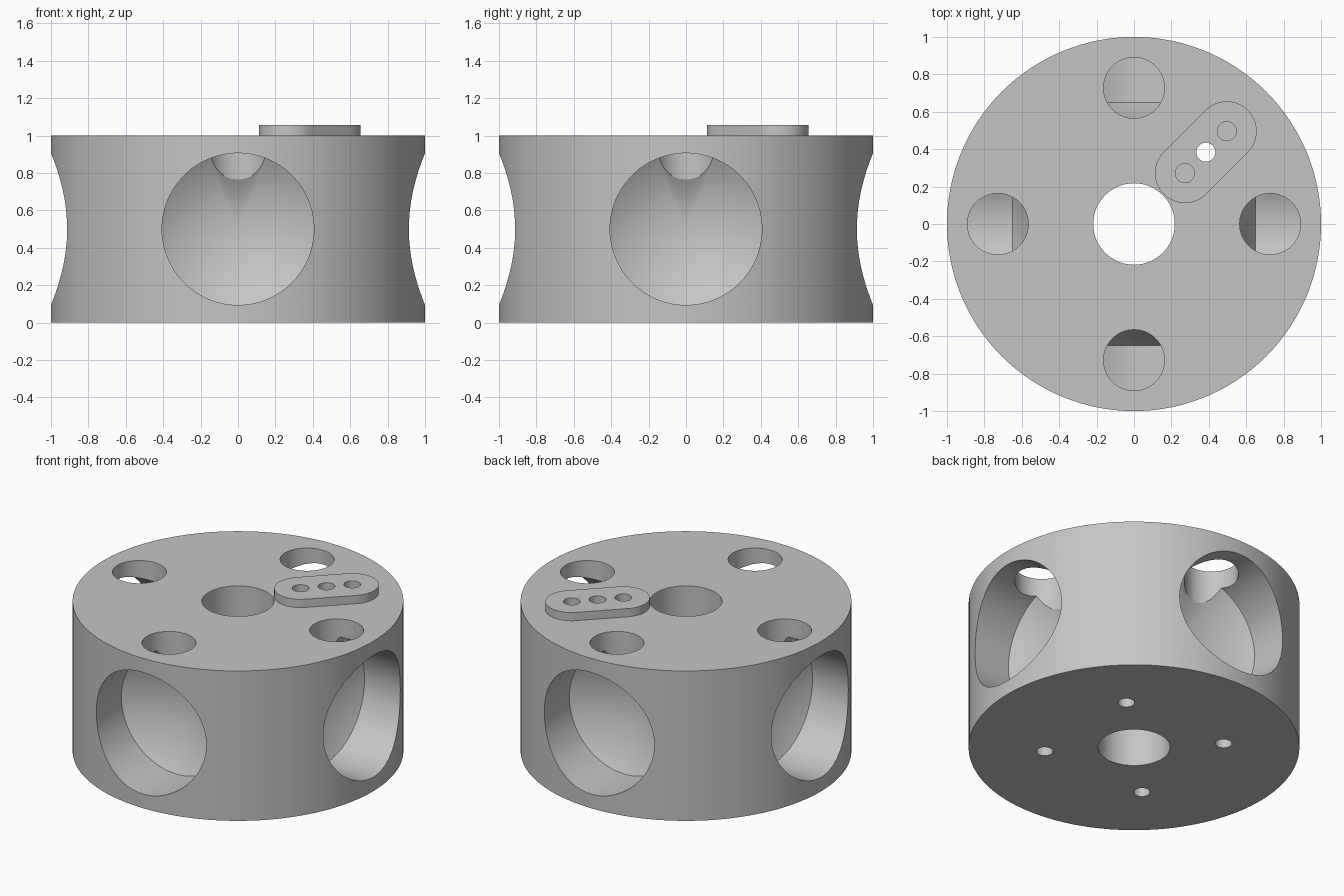
import bpy, bmesh, math
from mathutils import Vector, Matrix

if "Cube" in bpy.data.objects:
    bpy.data.objects.remove(bpy.data.objects["Cube"])

grey = bpy.data.materials.new("plain grey")
colour = (0.56, 0.56, 0.56, 1)
grey.diffuse_color = colour
grey.use_nodes = True
grey.node_tree.nodes["Principled BSDF"].inputs["Base Color"].default_value = colour


def loft(name, rings, tip=None):
    """Solid through matching rings of points, ending in a cap or a pointed tip."""
    bm = bmesh.new()
    loops = [[bm.verts.new(p) for p in ring] for ring in rings]
    n = len(loops[0])
    for a, b in zip(loops, loops[1:]):
        for i in range(n):
            j = (i + 1) % n
            bm.faces.new((a[i], a[j], b[j], b[i]))
    bm.faces.new(loops[0][::-1])
    if tip is None:
        bm.faces.new(loops[-1])
    else:
        t = bm.verts.new(tip)
        for i in range(n):
            bm.faces.new((loops[-1][i], loops[-1][(i + 1) % n], t))
    bmesh.ops.recalc_face_normals(bm, faces=bm.faces)
    mesh = bpy.data.meshes.new(name)
    bm.to_mesh(mesh)
    bm.free()
    mesh.materials.append(grey)
    obj = bpy.data.objects.new(name, mesh)
    bpy.context.collection.objects.link(obj)
    return obj


def circle(x, y, z, r, n):
    return [Vector((x + r * math.cos(math.tau * i / n),
                    y + r * math.sin(math.tau * i / n), z)) for i in range(n)]


def rod(name, x, y, r, z0, z1, n=48):
    return loft(name, [circle(x, y, z, r, n) for z in (z0, z1)])


def combine(target, other, operation):
    """Apply a boolean and discard the helper."""
    mod = target.modifiers.new(operation.lower(), 'BOOLEAN')
    mod.operation = operation
    mod.solver = 'EXACT'
    mod.object = other
    bpy.ops.object.select_all(action='DESELECT')
    bpy.context.view_layer.objects.active = target
    target.select_set(True)
    bpy.ops.object.modifier_apply(modifier=mod.name)
    bpy.data.objects.remove(other)


# Round body
body = rod("hub_body", 0, 0, 1, 0, 1, 128)

# Raised rounded block on the diagonal
mid, step, steps = 0.384, 0.112, 24


def block_outline(z):
    points = []
    for sign, start in ((1, -math.pi / 4), (-1, 3 * math.pi / 4)):
        c = mid + sign * step
        for i in range(steps + 1):
            a = start + math.pi * i / steps
            points.append(Vector((c + 0.16 * math.cos(a), c + 0.16 * math.sin(a), z)))
    return points


block = loft("raised_block", [block_outline(z) for z in (0.95, 1.055)])
combine(body, block, 'UNION')

# Central bore
combine(body, rod("bore_cutter", 0, 0, 0.218, -0.1, 1.1, 64), 'DIFFERENCE')

# Four side pockets with conical ends, each met by a hole from the top
for k in range(4):
    turn = Matrix.Rotation(k * math.pi / 2, 4, 'Z')
    pocket = loft("pocket_cutter",
                  [circle(0, 0, z, 0.406, 96) for z in (1.2, 0.65)], (0, 0, 0.405))
    place = turn @ Matrix.Translation((0, 0, 0.5)) @ Matrix.Rotation(math.pi / 2, 4, 'Y')
    pocket.data.transform(place)
    combine(body, pocket, 'DIFFERENCE')
    c = turn @ Vector((0.728, 0, 0))
    combine(body, rod("top_hole_cutter", c.x, c.y, 0.163, 0.5, 1.2, 64), 'DIFFERENCE')

# Small holes underneath; the one below the block runs right through
for sx in (-1, 1):
    for sy in (-1, 1):
        top = 1.2 if sx + sy == 2 else 0.5
        combine(body, rod("pin_hole_cutter", sx * mid, sy * mid, 0.051, -0.1, top, 32),
                'DIFFERENCE')

# Two blind holes in the block
for sign in (-1, 1):
    c = mid + sign * step
    combine(body, rod("block_hole_cutter", c, c, 0.051, 0.7, 1.2, 32), 'DIFFERENCE')

# Smooth curved walls, sharp edges
bpy.ops.object.select_all(action='DESELECT')
body.select_set(True)
bpy.context.view_layer.objects.active = body
bpy.ops.object.shade_smooth_by_angle(angle=math.radians(25))
